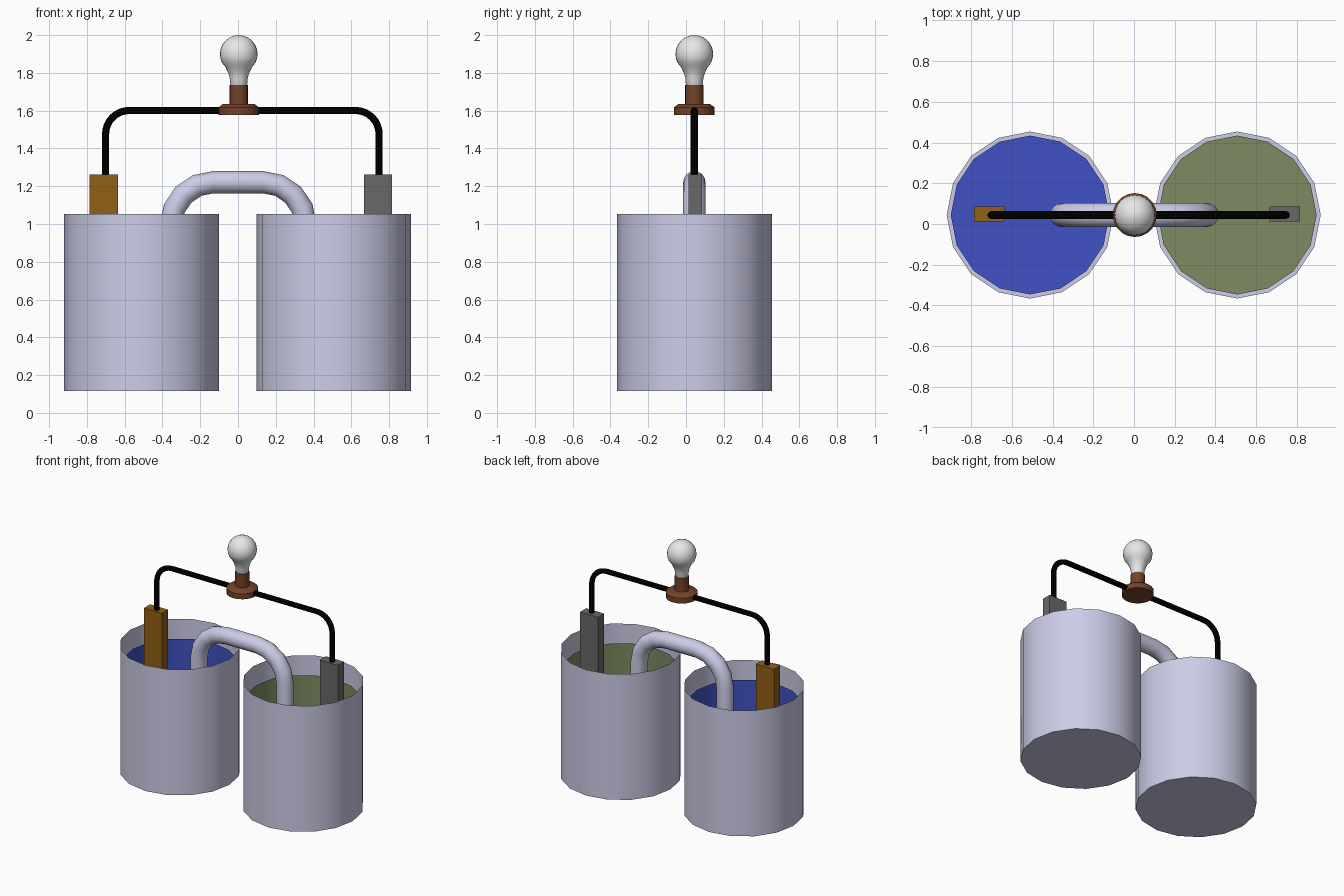
import bpy, bmesh, math
from mathutils import Vector

if "Cube" in bpy.data.objects:
    bpy.data.objects.remove(bpy.data.objects["Cube"], do_unlink=True)

CY = 0.044   # depth of the shared centre plane


def material(name, rgb):
    m = bpy.data.materials.new(name)
    m.use_nodes = True
    m.diffuse_color = (*rgb, 1)
    m.node_tree.nodes["Principled BSDF"].inputs["Base Color"].default_value = (*rgb, 1)
    return m


LILAC = material("pale_lilac", (0.61, 0.61, 0.81))
BLUE = material("blue_liquid", (0.05, 0.085, 0.56))
GREEN = material("green_liquid", (0.2, 0.26, 0.12))
COPPER = material("copper_brown", (0.29, 0.115, 0.008))
ZINC = material("zinc_grey", (0.14, 0.14, 0.14))
BLACK = material("black", (0, 0, 0))
RUST = material("holder_brown", (0.18, 0.055, 0.021))
WHITE = material("bulb_white", (0.8, 0.8, 0.8))


def finish(name, bm, mat, angle=40):
    me = bpy.data.meshes.new(name)
    bm.to_mesh(me)
    bm.free()
    me.materials.append(mat)
    ob = bpy.data.objects.new(name, me)
    bpy.context.collection.objects.link(ob)
    bpy.ops.object.select_all(action="DESELECT")
    ob.select_set(True)
    bpy.context.view_layer.objects.active = ob
    bpy.ops.object.shade_smooth_by_angle(angle=math.radians(angle))
    return ob


def skin(rings, cap_end=True):
    """Join equal rings of points into one surface, closed at its start."""
    bm = bmesh.new()
    rows = [[bm.verts.new(p) for p in ring] for ring in rings]
    n = len(rows[0])
    for a, b in zip(rows, rows[1:]):
        for i in range(n):
            j = (i + 1) % n
            bm.faces.new((a[i], a[j], b[j], b[i]))
    bm.faces.new(rows[0])
    if cap_end:
        bm.faces.new(rows[-1])
    bmesh.ops.recalc_face_normals(bm, faces=bm.faces)
    return bm


def lathe(name, x, profile, sides, mat, cap_end=True):
    """Turn (radius, height) pairs about a vertical axis."""
    turns = [i * math.tau / sides for i in range(sides)]
    rings = [[(x + r * math.cos(t), CY + r * math.sin(t), z) for t in turns]
             for r, z in profile]
    return finish(name, skin(rings, cap_end), mat)


def arch(name, left, right, foot, top, bend, radius, sides, steps, mat):
    """Round tube rising, turning over two quarter bends and descending."""
    path = [(left, foot, 0)]
    for cx, start in ((left + bend, 0), (right - bend, 90)):
        for k in range(steps + 1):
            a = math.radians(start + 90 * k / steps)
            path.append((cx - bend * math.cos(a), top - bend + bend * math.sin(a), a))
    path.append((right, foot, math.pi))
    turns = [i * math.tau / sides for i in range(sides)]
    rings = []
    for x, z, a in path:
        out = Vector((-math.cos(a), 0, math.sin(a)))
        rings.append([Vector((x, CY, z)) + radius * (math.cos(t) * out + math.sin(t) * Vector((0, 1, 0)))
                      for t in turns])
    return finish(name, skin(rings), mat)


def plate(name, x, mat):
    """Upright electrode dipping into the beaker."""
    bm = bmesh.new()
    bmesh.ops.create_cube(bm, size=1)
    bmesh.ops.scale(bm, vec=(0.149, 0.072, 0.96), verts=bm.verts)
    bmesh.ops.translate(bm, vec=(x, CY + 0.005, 0.783), verts=bm.verts)
    return finish(name, bm, mat)


# Open beakers, the open coloured linings of their liquids, and electrodes
for side, x, liquid, ex, metal in (("right", -0.51, BLUE, -0.711, COPPER),
                                   ("left", 0.507, GREEN, 0.741, ZINC)):
    lathe(side + "_beaker", x, [(0.41, 0.115), (0.41, 1.054)], 16, LILAC, cap_end=False)
    lathe(side + "_liquid", x, [(0.39, 0.125), (0.39, 0.915)], 16, liquid, cap_end=False)
    plate(side + "_electrode", ex, metal)

# Tube bridging the beakers and the wire above it
arch("bridge_tube", -0.354, 0.357, 0.5, 1.221, 0.224, 0.059, 16, 4, LILAC)
arch("wire", -0.701, 0.747, 1.25, 1.601, 0.125, 0.019, 8, 8, BLACK)

# Lamp holder and bulb
lathe("holder_base", 0.004, [(0.108, 1.577), (0.108, 1.617), (0.085, 1.634)], 20, RUST)
lathe("holder_stem", 0.004, [(0.048, 1.63), (0.048, 1.735)], 20, RUST)
bulb = [(0.04, 1.73), (0.046, 1.745), (0.048, 1.775), (0.056, 1.8), (0.07, 1.83)]
bulb += [(0.1 * math.cos(math.radians(a)), 1.9 + 0.1 * math.sin(math.radians(a)))
         for a in (-28, -14, 0, 15, 30, 45, 60, 75, 87)]
lathe("bulb", 0.004, bulb, 24, WHITE)
